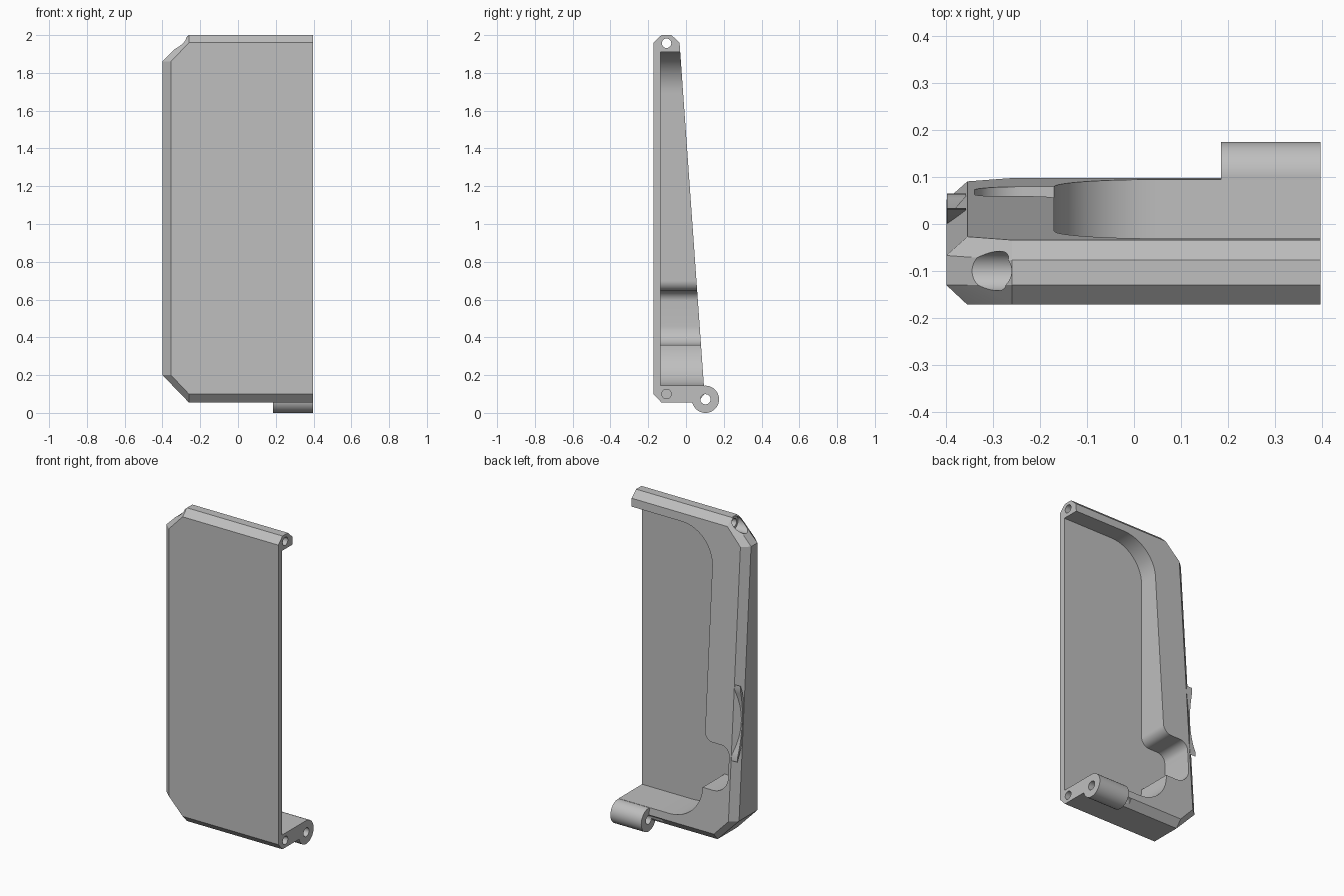
import bpy, bmesh
from math import sin, cos, pi, radians, atan2
from mathutils import Vector

cube = bpy.data.objects.get("Cube")
if cube:
    bpy.data.objects.remove(cube, do_unlink=True)

grey = bpy.data.materials.new("plain grey")
grey.use_nodes = True
COLOUR = (0.52, 0.52, 0.52, 1)
grey.diffuse_color = COLOUR
grey.node_tree.nodes["Principled BSDF"].inputs["Base Color"].default_value = COLOUR


def finish(name, bm):
    bmesh.ops.recalc_face_normals(bm, faces=bm.faces)
    mesh = bpy.data.meshes.new(name)
    bm.to_mesh(mesh)
    bm.free()
    mesh.materials.append(grey)
    ob = bpy.data.objects.new(name, mesh)
    bpy.context.collection.objects.link(ob)
    return ob


def prism(name, points, sweep):
    """Extrude a closed loop of 3D points along a vector."""
    bm = bmesh.new()
    face = bm.faces.new([bm.verts.new(p) for p in points])
    ext = bmesh.ops.extrude_face_region(bm, geom=[face])
    verts = [g for g in ext["geom"] if isinstance(g, bmesh.types.BMVert)]
    bmesh.ops.translate(bm, vec=sweep, verts=verts)
    return finish(name, bm)


def arc(cx, cz, r, start, end, n=14):
    angles = [radians(start + (end - start) * i / n) for i in range(n + 1)]
    return [(cx + r * cos(a), cz + r * sin(a)) for a in angles]


def rod(name, x0, x1, y, z, r):
    """Cylinder lying along x."""
    ring = arc(y, z, r, 0, 360, 48)[:-1]
    return prism(name, [(x0, a, b) for a, b in ring], (x1 - x0, 0, 0))


def boolean(target, tool, operation="DIFFERENCE"):
    mod = target.modifiers.new("cut", "BOOLEAN")
    mod.operation, mod.object, mod.solver = operation, tool, "EXACT"
    bpy.context.view_layer.objects.active = target
    bpy.ops.object.modifier_apply(modifier=mod.name)
    bpy.data.objects.remove(tool, do_unlink=True)


RIGHT, FRONT = 0.397, -0.172


def back(z):
    """Depth of the sloping back plane at a height."""
    return 0.105 - 0.071 * z


# Shell: chamfered, tapering slab
outer = [(RIGHT, 0.055), (-0.26, 0.055), (-0.4, 0.2),
         (-0.4, 1.86), (-0.26, 2), (RIGHT, 2)]
inset = [(RIGHT, 0.1), (-0.26, 0.1), (-0.355, 0.2),
         (-0.355, 1.86), (-0.26, 1.96), (RIGHT, 1.96)]
bm = bmesh.new()
for x, z in outer:
    bm.verts.new((x, FRONT + 0.042, z))
    bm.verts.new((x, back(z) - 0.04, z))
for x, z in inset:
    bm.verts.new((x, FRONT, z))
    bm.verts.new((x, back(z), z))
bmesh.ops.convex_hull(bm, input=bm.verts)
bmesh.ops.dissolve_limit(bm, angle_limit=radians(1), verts=bm.verts, edges=bm.edges)
shell = finish("case_half", bm)

# Cavity, open to the back and the right, with a side pocket
outline = [(0.6, 1.91)]
outline += arc(0.05, 1.69, 0.22, 90, 180)
outline += arc(-0.225, 0.7, 0.055, 0, -90)
outline += arc(-0.285, 0.59, 0.055, 90, 180)
outline += arc(-0.24, 0.46, 0.1, 180, 270)
outline += arc(0.045, 0.36, 0.215, 180, 270)
outline += [(0.6, 0.145)]
boolean(shell, prism("cavity", [(x, -0.136, z) for x, z in outline], (0, 0.5, 0)))

# Hinge knuckle
boolean(shell, rod("knuckle", 0.185, RIGHT, 0.103, 0.072, 0.072), "UNION")

# Pin holes and the counterbore in the upper corner
for x0, y, z, r in ((-0.3, -0.103, 1.957, 0.025),
                    (-0.2, -0.103, 0.1, 0.025),
                    (0.1, 0.103, 0.072, 0.027)):
    boolean(shell, rod("pin_hole", x0, 0.6, y, z, r))
boolean(shell, rod("counterbore", -0.6, -0.258, -0.1, 1.957, 0.042))

# Curved finger rim on the left edge
MID, HALF = 0.8, 0.23


def rim_curve(depth, half, n=20):
    pts = []
    for i in range(n + 1):
        t = -1 + 2 * i / n
        z = MID + half * t
        pts.append((-0.398, back(z) - depth * (1 - t * t), z))
    return pts


rim = prism("finger_rim", rim_curve(0.055, HALF) + rim_curve(0.032, HALF - 0.03)[::-1],
            (0.04, 0, 0))

# Smooth curved walls, keep hard edges
for ob in (shell, rim):
    bpy.ops.object.select_all(action="DESELECT")
    ob.select_set(True)
    bpy.context.view_layer.objects.active = ob
    bpy.ops.object.shade_smooth_by_angle(angle=radians(25))
